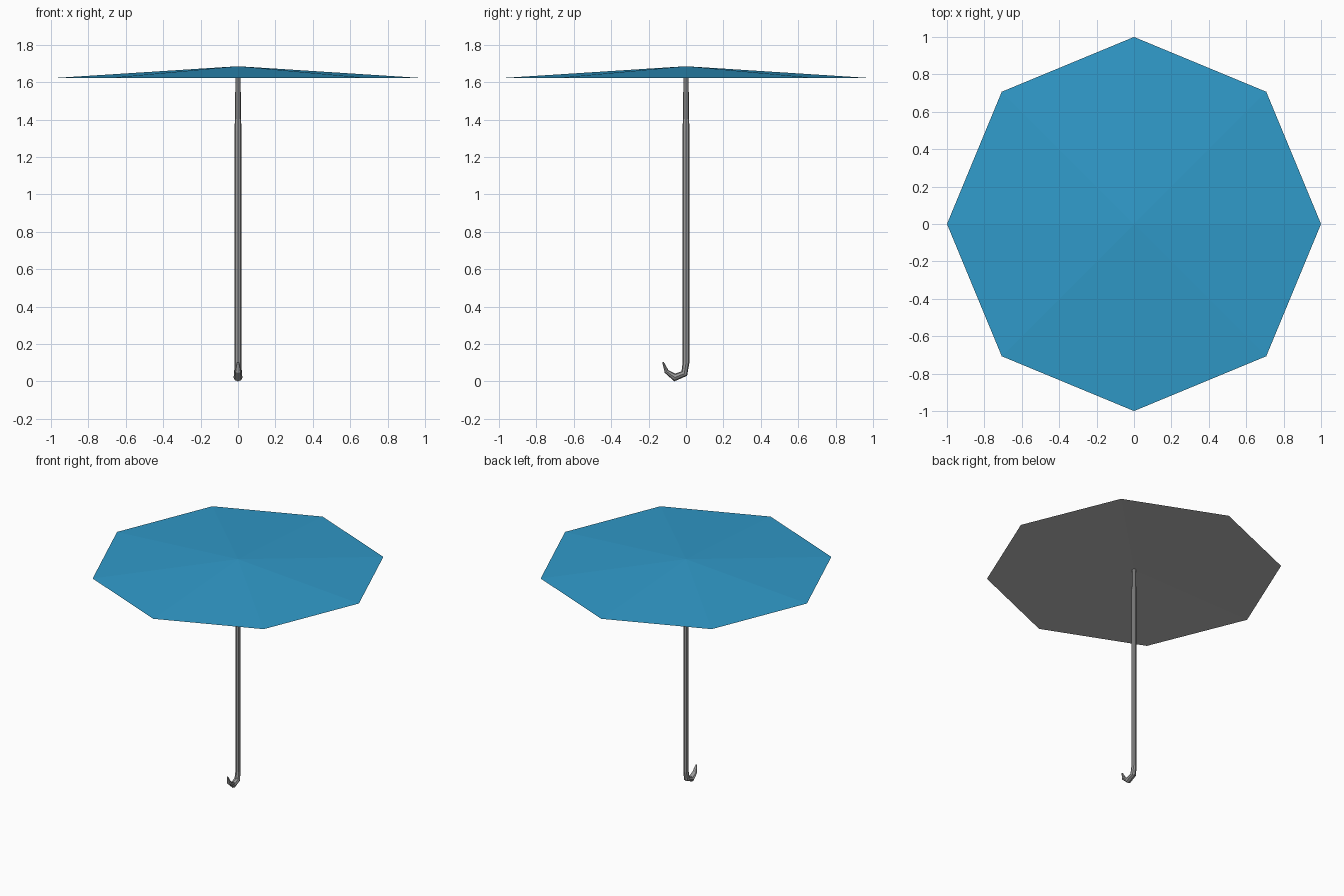
import bpy, bmesh, math
from mathutils import Vector

if "Cube" in bpy.data.objects:
    bpy.data.objects.remove(bpy.data.objects["Cube"])


def material(name, rgb):
    m = bpy.data.materials.new(name)
    m.diffuse_color = (*rgb, 1)
    m.use_nodes = True
    m.node_tree.nodes["Principled BSDF"].inputs["Base Color"].default_value = m.diffuse_color
    return m


blue = material("canopy blue", (0.030, 0.325, 0.59))
lining_grey = material("lining grey", (0.51, 0.51, 0.51))
shaft_grey = material("shaft grey", (0.33, 0.33, 0.33))


def finish(bm, name, mats):
    mesh = bpy.data.meshes.new(name)
    bm.to_mesh(mesh)
    bm.free()
    for m in mats:
        mesh.materials.append(m)
    ob = bpy.data.objects.new(name, mesh)
    bpy.context.collection.objects.link(ob)
    return ob


# Canopy: shallow eight-sided cone, blue above and grey beneath
RIM_Z, TOP_Z, UNDER_Z = 1.621, 1.685, 1.64
bm = bmesh.new()
rim = [bm.verts.new((math.cos(i * math.pi / 4), math.sin(i * math.pi / 4), RIM_Z))
       for i in range(8)]
top = bm.verts.new((0, 0, TOP_Z))
under = bm.verts.new((0, 0, UNDER_Z))
for i in range(8):
    a, b = rim[i], rim[(i + 1) % 8]
    bm.faces.new((a, b, top)).material_index = 0
    bm.faces.new((b, a, under)).material_index = 1
finish(bm, "canopy", [blue, lining_grey])

# Shaft and hooked handle: eight-sided rings swept along a path in the y-z plane
# each station: y, z, in-plane radius, sideways radius
path = [(0, 1.655, 0.013, 0.013), (0, 1.34, 0.018, 0.018), (0, 0.10, 0.018, 0.018),
        (-0.009, 0.042, 0.019, 0.021), (-0.06, 0.021, 0.021, 0.024),
        (-0.104, 0.053, 0.012, 0.019), (-0.123, 0.103, 0.004, 0.006)]
bm = bmesh.new()
rings = []
for k, (y, z, r_in, r_side) in enumerate(path):
    here = Vector((0, y, z))
    before = Vector((0, *path[max(k - 1, 0)][:2]))
    after = Vector((0, *path[min(k + 1, len(path) - 1)][:2]))
    tangent = ((here - before).normalized() + (after - here).normalized()).normalized()
    side = Vector((1, 0, 0))
    normal = tangent.cross(side)
    rings.append([bm.verts.new(here + side * r_side * math.cos(t) + normal * r_in * math.sin(t))
                  for t in (i * math.pi / 4 for i in range(8))])
for r0, r1 in zip(rings, rings[1:]):
    for i in range(8):
        j = (i + 1) % 8
        bm.faces.new((r0[i], r0[j], r1[j], r1[i]))
bm.faces.new(rings[0])
bm.faces.new(rings[-1])
bmesh.ops.recalc_face_normals(bm, faces=bm.faces)
finish(bm, "shaft_and_handle", [shaft_grey])
